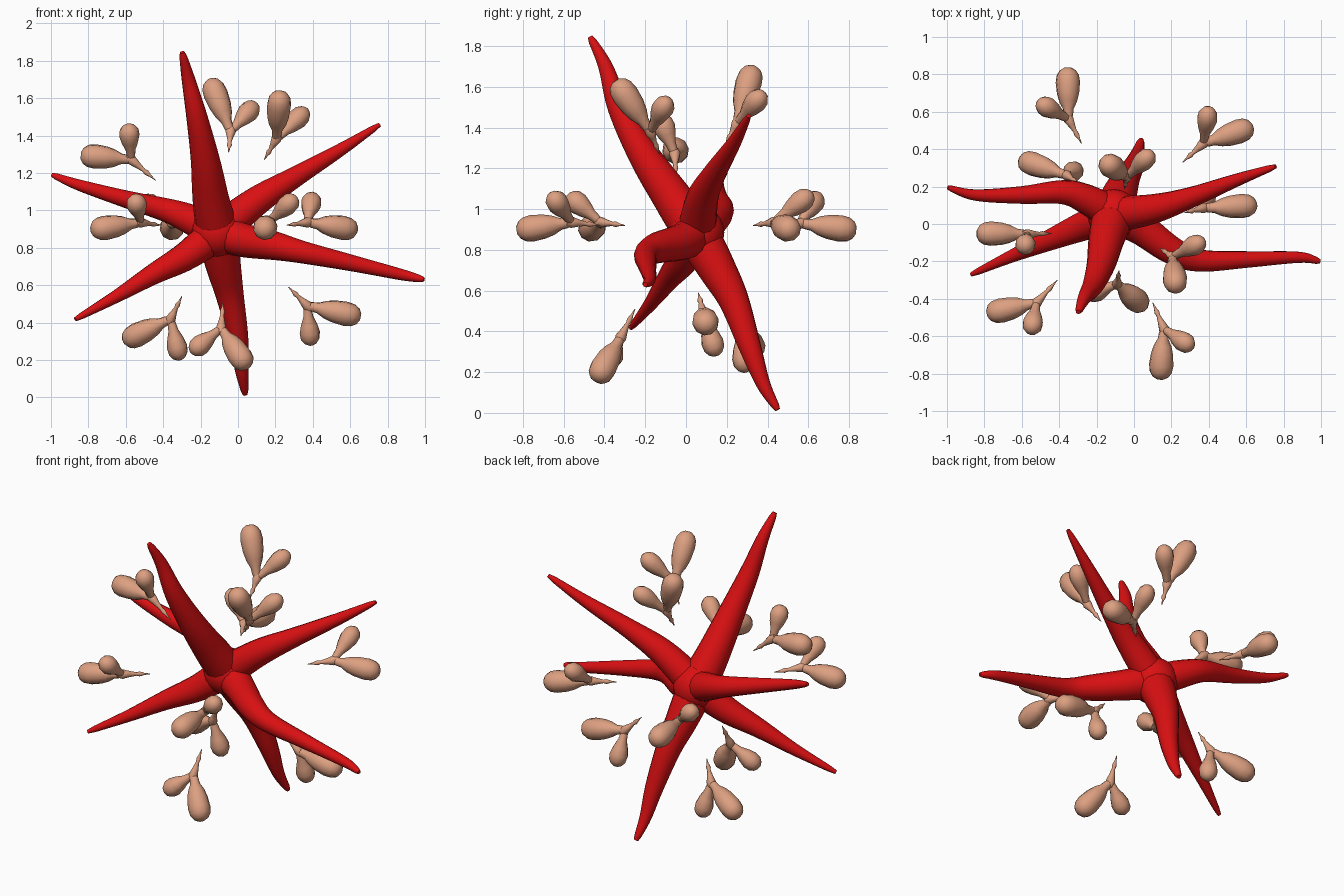
import bpy, bmesh, math
from mathutils import Vector


def material(name, rgb):
    m = bpy.data.materials.new(name)
    m.diffuse_color = (*rgb, 1)
    return m


RED = material("red", (0.70, 0.005, 0.006))
SKIN = material("peach", (0.72, 0.35, 0.22))


def spline(pts, steps):
    """Catmull-Rom resampling of a short path."""
    p = [Vector(q) for q in pts]
    p = [p[0] * 2 - p[1]] + p + [p[-1] * 2 - p[-2]]
    out = []
    for i in range(1, len(p) - 2):
        a, b, c, d = p[i - 1:i + 3]
        for s in range(steps):
            t = s / steps
            out.append(0.5 * (2 * b + (c - a) * t + (2 * a - 5 * b + 4 * c - d) * t * t
                              + (3 * b - a - 3 * c + d) * t ** 3))
    return out + [p[-2]]


def interp(table, t):
    for (t0, r0), (t1, r1) in zip(table, table[1:]):
        if t <= t1:
            return r0 + (r1 - r0) * (t - t0) / (t1 - t0)
    return table[-1][1]


def sweep(bm, pts, radii, sides):
    """Round tube through pts with one radius per point, capped at both ends."""
    rings, side = [], None
    for i, p in enumerate(pts):
        tan = (pts[min(i + 1, len(pts) - 1)] - pts[max(i - 1, 0)]).normalized()
        if side is None:
            side = tan.orthogonal()
        side = (side - tan * side.dot(tan)).normalized()
        up = tan.cross(side)
        rings.append([bm.verts.new(p + radii[i] * (side * math.cos(a) + up * math.sin(a)))
                      for a in (2 * math.pi * k / sides for k in range(sides))])
    for r0, r1 in zip(rings, rings[1:]):
        for k in range(sides):
            n = (k + 1) % sides
            bm.faces.new((r0[k], r0[n], r1[n], r1[k]))
    bm.faces.new(rings[0][::-1])
    bm.faces.new(rings[-1])


def finish(bm, name, mat):
    me = bpy.data.meshes.new(name)
    bm.to_mesh(me)
    bm.free()
    me.materials.append(mat)
    ob = bpy.data.objects.new(name, me)
    bpy.context.collection.objects.link(ob)
    bpy.ops.object.select_all(action='DESELECT')
    ob.select_set(True)
    bpy.context.view_layer.objects.active = ob
    bpy.ops.object.shade_smooth_by_angle(angle=math.radians(60))


# Star core
CORE = (-0.11, 0.05, 0.885)
bm = bmesh.new()
bmesh.ops.create_uvsphere(bm, u_segments=20, v_segments=12, radius=0.138)
bmesh.ops.translate(bm, verts=bm.verts, vec=CORE)
finish(bm, "star_core", RED)

# Six tapering, gently bent arms: (path beyond the core, thickness)
ARM_R = [(0, 0.105), (0.15, 0.095), (0.3, 0.082), (0.5, 0.062), (0.75, 0.038), (0.97, 0.019), (1, 0.012)]
ARMS = {
    "top_arm": ([(-0.145, -0.07, 1.06), (-0.175, -0.21, 1.27), (-0.22, -0.33, 1.5),
                 (-0.265, -0.395, 1.7), (-0.298, -0.47, 1.845)], 1.08),
    "upper_right_arm": ([(0.1, 0.08, 1.05), (0.3, 0.14, 1.175), (0.55, 0.235, 1.325),
                         (0.757, 0.308, 1.458)], 0.92),
    "upper_left_arm": ([(-0.25, 0.13, 0.95), (-0.38, 0.17, 1.0), (-0.6, 0.155, 1.06),
                        (-0.85, 0.155, 1.135), (-0.995, 0.195, 1.19)], 0.9),
    "lower_right_arm": ([(0.03, -0.02, 0.84), (0.2, -0.14, 0.81), (0.35, -0.195, 0.775),
                         (0.6, -0.19, 0.72), (0.88, -0.178, 0.655), (0.995, -0.2, 0.63)], 0.97),
    "lower_left_arm": ([(-0.27, -0.01, 0.76), (-0.45, -0.085, 0.66), (-0.65, -0.17, 0.54),
                        (-0.87, -0.27, 0.417)], 0.92),
    "bottom_arm": ([(-0.08, 0.15, 0.71), (-0.045, 0.235, 0.55), (0, 0.315, 0.32),
                    (0.02, 0.38, 0.14), (0.038, 0.45, 0.015)], 1.05),
}
for name, (path, k) in ARMS.items():
    pts = spline([CORE] + path, 6)
    n = len(pts) - 1
    bm = bmesh.new()
    sweep(bm, pts, [k * interp(ARM_R, i / n) for i in range(n + 1)], 14)
    finish(bm, name, RED)

# Two-lobed buds around the star: root tip, fork, big lobe end, small lobe end
STEM = [(0, 0.002), (0.2, 0.006), (0.38, 0.014), (0.5, 0.010), (0.75, 0.018), (1, 0.028), (1.2, 0.02)]
BIG = [(-0.05, 0.012), (0.08, 0.025), (0.2, 0.029), (0.34, 0.048), (0.5, 0.060), (0.72, 0.066),
       (0.86, 0.060), (0.95, 0.044), (1, 0.020)]
SMALL = [(-0.05, 0.012), (0.1, 0.022), (0.28, 0.027), (0.48, 0.044), (0.68, 0.055), (0.84, 0.051),
         (0.95, 0.034), (1, 0.014)]
BUDS = [
    [(-0.05, 0.19, 1.31), (-0.04, 0.25, 1.42), (-0.15, 0.33, 1.70), (0.095, 0.38, 1.57)],
    [(0.14, -0.13, 1.27), (0.205, -0.175, 1.38), (0.225, -0.345, 1.63), (0.37, -0.09, 1.54)],
    [(-0.44, -0.05, 1.16), (-0.57, -0.055, 1.27), (-0.84, -0.05, 1.295), (-0.585, -0.13, 1.46)],
    [(-0.28, 0.43, 0.92), (-0.35, 0.56, 0.93), (-0.355, 0.835, 0.895), (-0.51, 0.65, 1.07)],
    [(0.26, 0.33, 0.92), (0.37, 0.43, 0.935), (0.635, 0.52, 0.895), (0.4, 0.62, 1.08)],
    [(-0.41, -0.30, 0.92), (-0.52, -0.42, 0.935), (-0.785, -0.48, 0.895), (-0.55, -0.58, 1.07)],
    [(0.10, -0.42, 0.92), (0.16, -0.56, 0.935), (0.14, -0.83, 0.895), (0.31, -0.66, 1.07)],
    [(0.27, 0.06, 0.59), (0.37, 0.085, 0.49), (0.655, 0.10, 0.43), (0.39, 0.15, 0.28)],
    [(-0.30, 0.22, 0.54), (-0.36, 0.26, 0.42), (-0.61, 0.345, 0.30), (-0.31, 0.29, 0.20)],
    [(-0.08, -0.25, 0.51), (-0.09, -0.32, 0.37), (0.05, -0.44, 0.16), (-0.25, -0.38, 0.24)],
]
for i, bud in enumerate(BUDS):
    root, fork, big, small = map(Vector, bud)
    bm = bmesh.new()
    for a, b, prof in ((root, fork, STEM), (fork, big, BIG), (fork, small, SMALL)):
        sweep(bm, [a.lerp(b, t) for t, r in prof], [r for t, r in prof], 10)
    finish(bm, f"bud_{i + 1}", SKIN)
